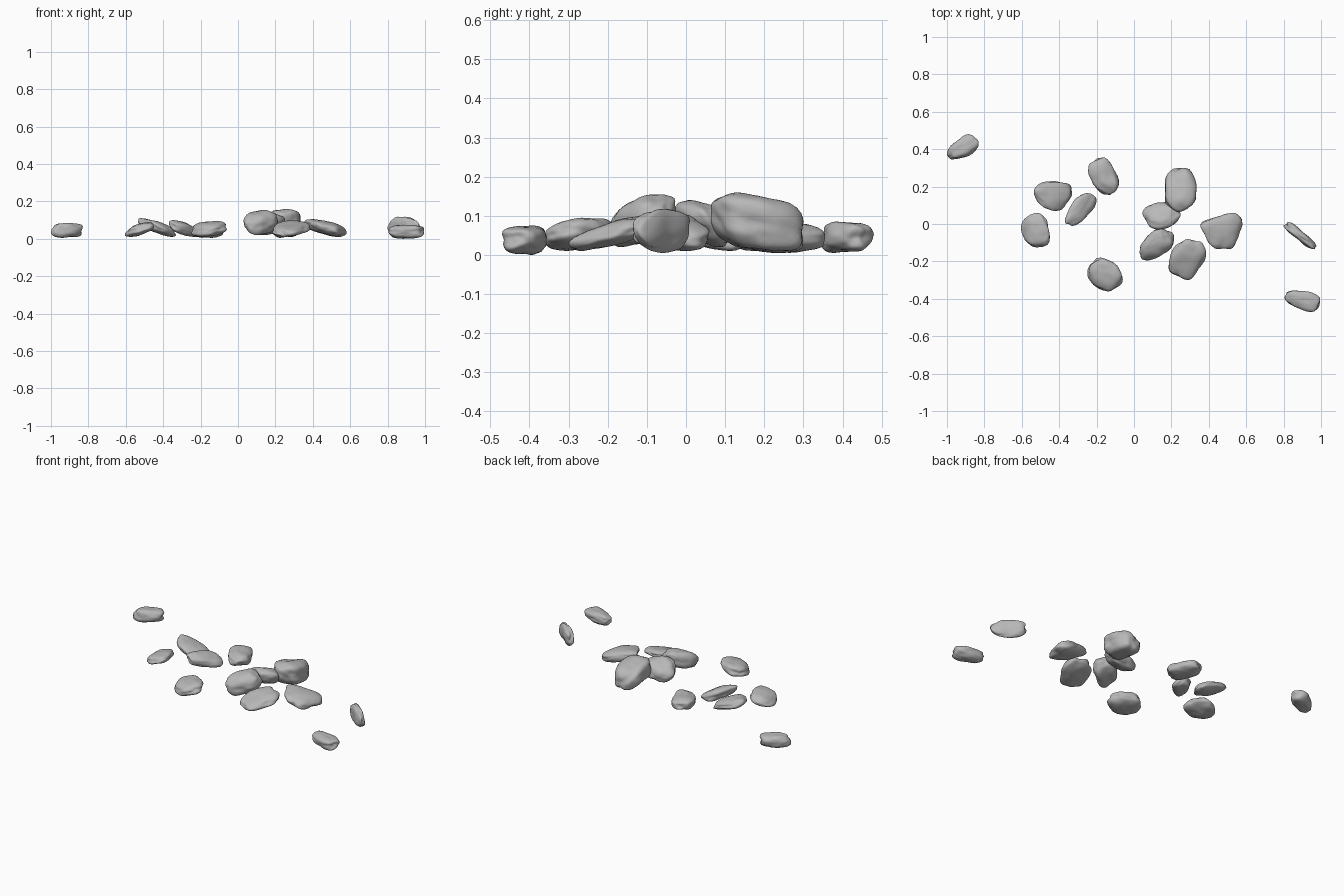
import bpy
import bmesh
import math
import random
from mathutils import Matrix, Vector, noise

cube = bpy.data.objects.get("Cube")
if cube:
    bpy.data.objects.remove(cube, do_unlink=True)

random.seed(7)

# Single stone colour
stone = bpy.data.materials.new("stone_grey")
stone.use_nodes = True
stone.diffuse_color = (0.48, 0.48, 0.48, 1)
stone.node_tree.nodes["Principled BSDF"].inputs["Base Color"].default_value = stone.diffuse_color


def rounded_box(direction, power=2.6):
    """Push a sphere direction out to a soft-cornered block."""
    total = sum(abs(c) ** power for c in direction)
    return direction / total ** (1 / power)


def fit(verts, axis, low, high):
    """Stretch the vertices along one axis to fill a span."""
    values = [v.co[axis] for v in verts]
    start, size = min(values), max(values) - min(values)
    for v in verts:
        v.co[axis] = low + (v.co[axis] - start) / size * (high - low)


def rock(name, x_span, y_span, z_span, yaw=0, width=0.7, taper=0.0, slope=(0, 0), waist=0.0):
    """A worn pebble: long axis along yaw, tapered, lumpy, tilted by slope."""
    bm = bmesh.new()
    bmesh.ops.create_icosphere(bm, subdivisions=4, radius=1)
    offset = Vector([random.uniform(-50, 50) for _ in range(3)])
    turn = Matrix.Rotation(math.radians(yaw), 3, "Z")
    for v in bm.verts:
        d = v.co.normalized()
        lumps = 0.20 * noise.noise(d * 1.2 + offset) + 0.06 * noise.noise(d * 2.7 - offset)
        p = rounded_box(d) * (1 + lumps)
        p.y *= width * (1 + taper * p.x) * (1 - waist * math.exp(-8 * p.x ** 2))
        v.co = turn @ p
    fit(bm.verts, 0, *x_span)
    fit(bm.verts, 1, *y_span)
    # Leave room for the tilt when setting the thickness
    mid_x, mid_y = sum(x_span) / 2, sum(y_span) / 2
    rise = abs(slope[0]) * (x_span[1] - x_span[0]) + abs(slope[1]) * (y_span[1] - y_span[0])
    height = z_span[1] - z_span[0]
    fit(bm.verts, 2, 0, max(height - 0.6 * rise, height * 0.5))
    for v in bm.verts:
        v.co.z += slope[0] * (v.co.x - mid_x) + slope[1] * (v.co.y - mid_y)
    fit(bm.verts, 2, *z_span)
    for face in bm.faces:
        face.smooth = True
    mesh = bpy.data.meshes.new(name)
    bm.to_mesh(mesh)
    bm.free()
    mesh.materials.append(stone)
    obj = bpy.data.objects.new(name, mesh)
    bpy.context.collection.objects.link(obj)
    return obj


# Outlying stones
rock("far_right_back_stone", (-1, -0.83), (0.345, 0.48), (0.005, 0.085),
     yaw=35, width=0.55, taper=0.15)
rock("far_left_upright_stone", (0.8, 0.975), (-0.135, 0.01), (0.005, 0.118),
     yaw=-40, width=0.27, taper=-0.1, waist=0.2)
rock("far_left_front_stone", (0.805, 0.995), (-0.47, -0.355), (0, 0.075),
     yaw=-15, width=0.5, taper=0.2)

# Right-hand group
rock("right_outer_stone", (-0.605, -0.45), (-0.125, 0.06), (0.01, 0.09),
     yaw=100, width=0.78, slope=(0.25, 0))
rock("right_wide_stone", (-0.535, -0.33), (0.07, 0.23), (0.01, 0.11),
     yaw=-85, width=1.2, taper=-0.3, slope=(-0.3, 0))
rock("right_slim_stone", (-0.37, -0.2), (-0.01, 0.165), (0.01, 0.1),
     yaw=46, width=0.5, taper=0.2, slope=(-0.25, 0))
rock("right_back_stone", (-0.245, -0.08), (0.155, 0.355), (0.005, 0.08),
     yaw=117, width=0.65)
rock("right_front_stone", (-0.25, -0.06), (-0.36, -0.18), (0.01, 0.095),
     yaw=-38, width=0.8, taper=0.1, slope=(0.1, 0.1))

# Left-hand pile
rock("pile_middle_stone", (0.045, 0.25), (-0.03, 0.12), (0.02, 0.14),
     yaw=8, width=0.65, taper=-0.05, slope=(0.1, -0.3))
rock("pile_leaning_stone", (0.03, 0.215), (-0.195, -0.025), (0.02, 0.155),
     yaw=38, width=0.65, taper=0.15, slope=(0, 0.25))
rock("pile_front_stone", (0.185, 0.385), (-0.3, -0.08), (0.01, 0.1),
     yaw=62, width=0.72, slope=(0, 0.25))
rock("pile_back_stone", (0.165, 0.335), (0.06, 0.3), (0.005, 0.16),
     yaw=92, width=0.7, taper=-0.08, slope=(0, -0.2))
rock("pile_left_stone", (0.355, 0.58), (-0.135, 0.06), (0.01, 0.105),
     yaw=-80, width=1.1, taper=-0.3, slope=(-0.2, 0))
